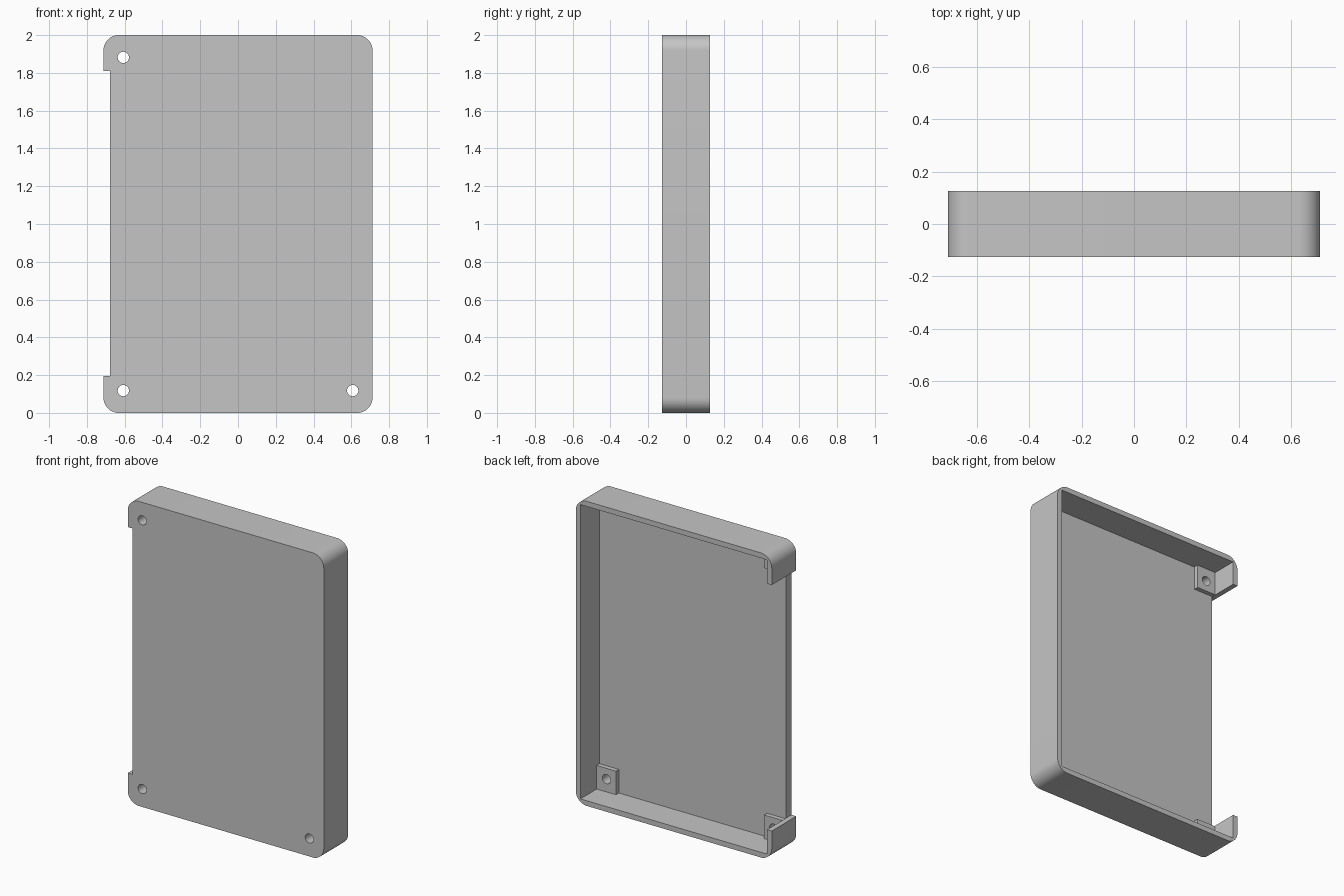
import bpy
import bmesh
import math

default = bpy.data.objects.get("Cube")
if default:
    bpy.data.objects.remove(default, do_unlink=True)

W, D, H = 0.712, 0.127, 2.0      # half width, half depth, height
WALL, FLOOR, RADIUS = 0.034, 0.055, 0.08
PAD, PAD_RISE = 0.14, 0.03
HOLE_X, HOLE_Z, HOLE_R = 0.607, 0.118, 0.03

grey = bpy.data.materials.new("plain grey")
grey.use_nodes = True
colour = (0.56, 0.56, 0.56, 1)
grey.diffuse_color = colour
grey.node_tree.nodes["Principled BSDF"].inputs["Base Color"].default_value = colour


def prism(name, outline, y0, y1):
    """Extrude an x-z outline from y0 to y1."""
    bm = bmesh.new()
    face = bm.faces.new([bm.verts.new((x, y0, z)) for x, z in outline])
    new = bmesh.ops.extrude_face_region(bm, geom=[face])["geom"]
    moved = [v for v in new if isinstance(v, bmesh.types.BMVert)]
    bmesh.ops.translate(bm, verts=moved, vec=(0, y1 - y0, 0))
    bmesh.ops.recalc_face_normals(bm, faces=bm.faces)
    mesh = bpy.data.meshes.new(name)
    bm.to_mesh(mesh)
    bm.free()
    mesh.materials.append(grey)
    obj = bpy.data.objects.new(name, mesh)
    bpy.context.collection.objects.link(obj)
    return obj


def rect(x0, x1, z0, z1):
    return [(x0, z0), (x1, z0), (x1, z1), (x0, z1)]


def arc(cx, cz, r, start, sweep, steps):
    return [(cx + r * math.cos(start + sweep * i / steps),
             cz + r * math.sin(start + sweep * i / steps)) for i in range(steps + 1)]


def combine(target, other, operation):
    """Apply a boolean and remove the helper."""
    other.hide_render = True
    bpy.context.view_layer.objects.active = target
    mod = target.modifiers.new("combine", "BOOLEAN")
    mod.object, mod.operation, mod.solver = other, operation, "EXACT"
    bpy.ops.object.modifier_apply(modifier=mod.name)
    bpy.data.objects.remove(other, do_unlink=True)


# Rounded outer block
outline = []
corners = [(W, H), (-W, H), (-W, 0), (W, 0)]
for i, (x, z) in enumerate(corners):
    cx = x - math.copysign(RADIUS, x)
    cz = z - RADIUS if z else RADIUS
    outline += arc(cx, cz, RADIUS, i * math.pi / 2, math.pi / 2, 12)
tray = prism("tray_shell", outline, -D, D)

# Open cavity at the back
combine(tray, prism("cavity", rect(WALL - W, W - WALL, WALL, H - WALL),
                    FLOOR - D, D + 0.1), "DIFFERENCE")

# Mounting pads in three corners, sunk slightly into the walls and floor
mounts = [(-1, False), (1, False), (-1, True)]
for side, top in mounts:
    xs = sorted((side * (W - WALL + 0.01), side * (W - WALL - PAD)))
    zs = (WALL - 0.01, WALL + PAD + 0.015)
    if top:
        zs = (H - zs[1], H - zs[0])
    combine(tray, prism("mount_pad", rect(*xs, *zs), FLOOR - D - 0.01,
                        FLOOR - D + PAD_RISE), "UNION")

# Side opening between the two corner tabs
combine(tray, prism("side_opening", rect(-W - 0.1, WALL - W + 0.0005, 0.195, H - 0.19),
                    -D - 0.1, D + 0.1), "DIFFERENCE")

# Screw holes
for side, top in mounts:
    z = H - HOLE_Z if top else HOLE_Z
    ring = arc(side * HOLE_X, z, HOLE_R, 0, 2 * math.pi, 32)[:-1]
    combine(tray, prism("screw_hole", ring, -D - 0.1, D), "DIFFERENCE")

# Smooth the rounded corners and hole walls, keep the edges sharp
bpy.ops.object.select_all(action="DESELECT")
tray.select_set(True)
bpy.context.view_layer.objects.active = tray
bpy.ops.object.shade_smooth_by_angle(angle=math.radians(30))
